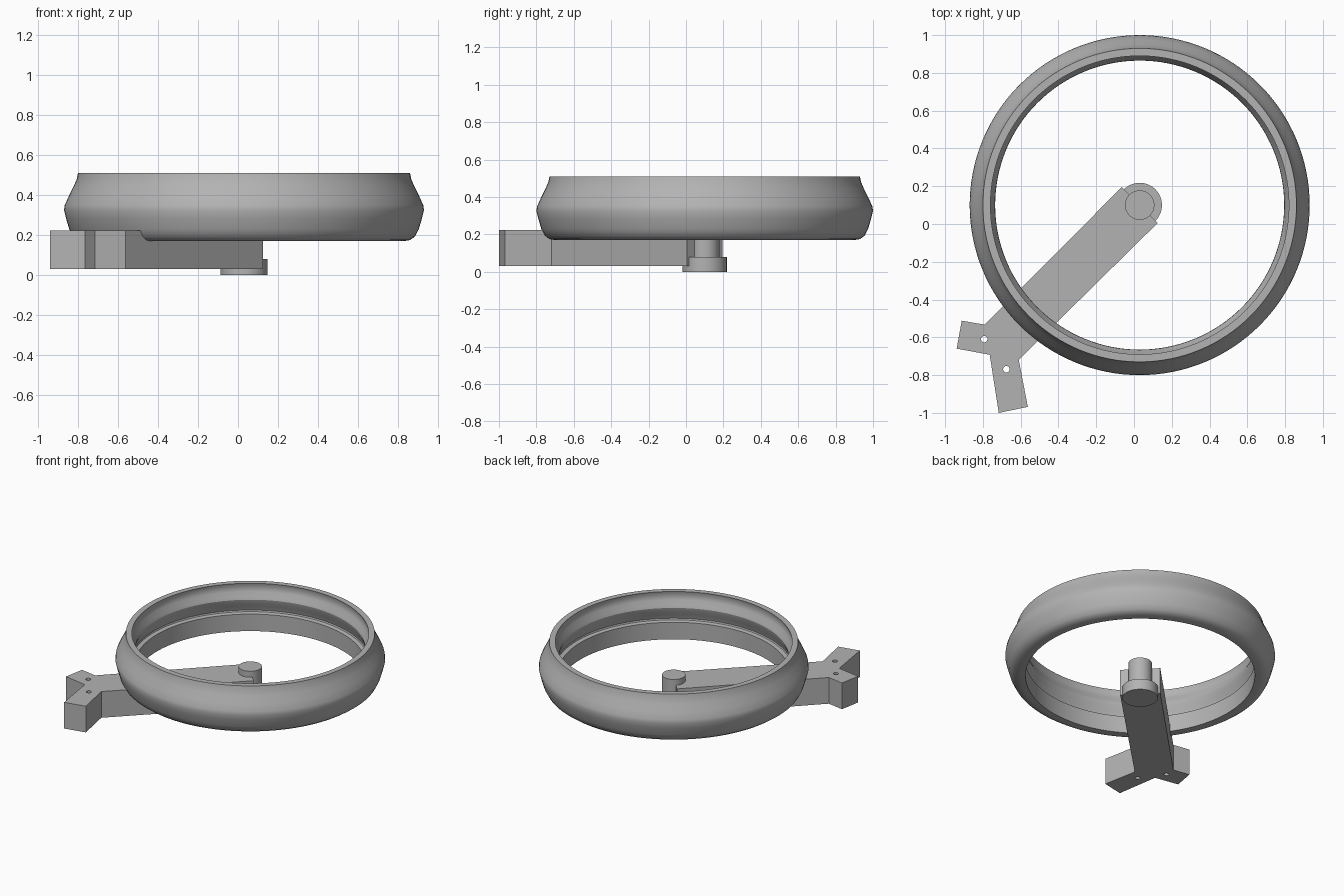
import bpy, bmesh, math
from mathutils import Vector

cube = bpy.data.objects.get("Cube")
if cube:
    bpy.data.objects.remove(cube, do_unlink=True)

grey = bpy.data.materials.new("plain_grey")
grey.use_nodes = True
colour = (0.45, 0.45, 0.45, 1)
grey.diffuse_color = colour
grey.node_tree.nodes["Principled BSDF"].inputs["Base Color"].default_value = colour

HUB = Vector((0.03, 0.10, 0))


def finish(bm, name, smooth=None):
    bmesh.ops.recalc_face_normals(bm, faces=bm.faces)
    mesh = bpy.data.meshes.new(name)
    bm.to_mesh(mesh)
    bm.free()
    mesh.materials.append(grey)
    obj = bpy.data.objects.new(name, mesh)
    bpy.context.collection.objects.link(obj)
    bpy.ops.object.select_all(action='DESELECT')
    obj.select_set(True)
    bpy.context.view_layer.objects.active = obj
    if smooth:
        bpy.ops.object.shade_smooth_by_angle(angle=math.radians(smooth))
    return obj


def lathe(name, profile, closed=False, steps=96, centre=HUB):
    """Spin a (radius, height) profile around a vertical axis."""
    bm = bmesh.new()
    verts = [bm.verts.new(centre + Vector((r, 0, z))) for r, z in profile]
    edges = [bm.edges.new(pair) for pair in zip(verts, verts[1:])]
    if closed:
        edges.append(bm.edges.new((verts[-1], verts[0])))
    bmesh.ops.spin(bm, geom=verts + edges, cent=centre, axis=(0, 0, 1),
                   angle=math.tau, steps=steps)
    bmesh.ops.remove_doubles(bm, verts=bm.verts, dist=0.0005)
    return finish(bm, name, 32)


# Bulging ring: outside from bottom to top, then inside back down
outer = [(.80, .17), (.83, .175), (.855, .193), (.874, .23), (.89, .285),
         (.90, .325), (.896, .35), (.876, .395), (.851, .445), (.836, .48), (.83, .51)]
inner = [(.79, .51), (.798, .48), (.79, .45), (.773, .42), (.766, .40),
         (.773, .37), (.788, .34), (.797, .31), (.793, .30), (.765, .295), (.765, .17)]
lathe("ring", outer + inner, closed=True, steps=128)

# Hub: wide foot with a narrower post
lathe("hub", [(0, 0), (.118, 0), (.118, .08), (.078, .08), (.078, .267), (0, .267)], steps=64)

# Arm: flat outline with a forked end, extruded upwards
outline = [(-.065, .195), (-.79, -.533), (-.912, -.512), (-.939, -.66), (-.764, -.692),
           (-.716, -1), (-.562, -.968), (-.61, -.719), (.125, .005)]
bm = bmesh.new()
base = bm.faces.new([bm.verts.new((x, y, .03)) for x, y in outline])
top = bmesh.ops.extrude_face_region(bm, geom=[base])["geom"]
bmesh.ops.translate(bm, vec=(0, 0, .193),
                    verts=[v for v in top if isinstance(v, bmesh.types.BMVert)])
if not base.is_valid or len(bm.faces) < len(outline) + 2:
    bm.faces.new([v for v in bm.verts if v.co.z < .1])
arm = finish(bm, "forked_arm")

# Screw holes through the fork
for x, y in [(-.793, -.61), (-.676, -.769)]:
    cutter = lathe("hole_cutter", [(0, 0), (.017, 0), (.017, .3), (0, .3)],
                   steps=24, centre=Vector((x, y, 0)))
    cutter.hide_render = True
    bpy.context.view_layer.objects.active = arm
    mod = arm.modifiers.new("hole", 'BOOLEAN')
    mod.operation = 'DIFFERENCE'
    mod.solver = 'EXACT'
    mod.object = cutter
    bpy.ops.object.modifier_apply(modifier=mod.name)
    bpy.data.objects.remove(cutter, do_unlink=True)
